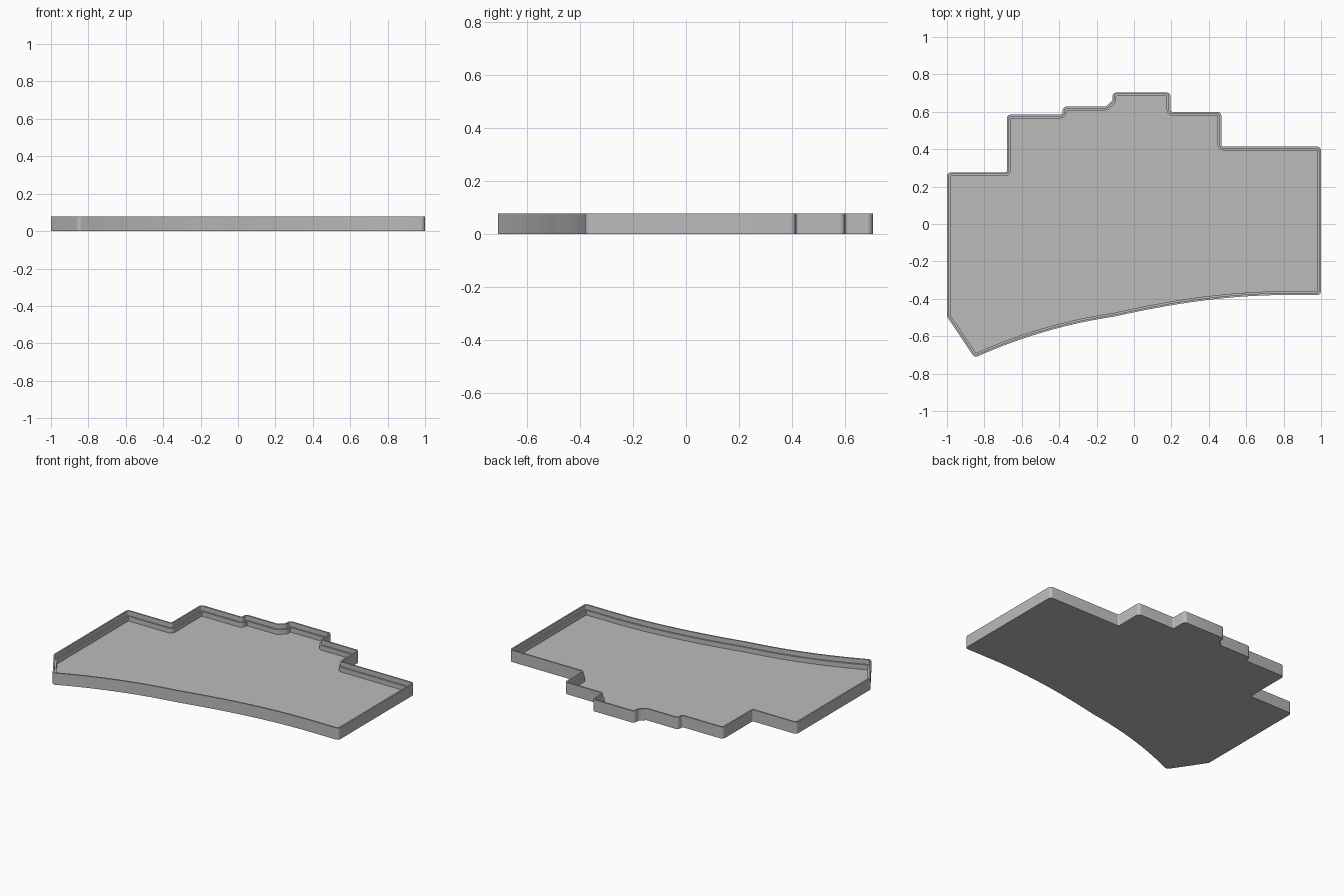
import bpy, bmesh, math
from mathutils import Vector

if "Cube" in bpy.data.objects:
    bpy.data.objects.remove(bpy.data.objects["Cube"])

HEIGHT, LEDGE_Z, FLOOR_Z = 0.077, 0.046, 0.015
LIP, WALL = 0.010, 0.020          # lip thickness, full wall thickness
R_CONVEX, R_CONCAVE = 0.022, 0.010


def bezier(a, b, c, n):
    a, b, c = Vector(a), Vector(b), Vector(c)
    return [a * (1 - t) ** 2 + b * 2 * t * (1 - t) + c * t * t
            for t in (i / n for i in range(n))]


# Stepped outline, counter-clockwise from the lower right corner
corners = [(1, -0.38), (1, 0.414), (0.467, 0.414), (0.467, 0.60),
           (0.195, 0.60), (0.195, 0.704), (-0.115, 0.704), (-0.115, 0.66),
           (-0.15, 0.628), (-0.382, 0.628), (-0.382, 0.585), (-0.68, 0.585),
           (-0.68, 0.276), (-1, 0.276), (-1, -0.495)]
outline = [Vector(p) for p in corners]
# Front edge: two shallow arcs
outline += bezier((-0.853, -0.715), (-0.49, -0.551), (-0.1, -0.494), 12)
outline += bezier((-0.1, -0.494), (0.4, -0.38), (0.8, -0.38), 14)
outline.append(Vector((0.8, -0.38)))


def offset_loop(d):
    """Outline moved inward by d, with its corners rounded."""
    pts, n = [], len(outline)
    for i, p in enumerate(outline):
        u = (p - outline[i - 1]).normalized()
        v = (outline[(i + 1) % n] - p).normalized()
        nu, nv = Vector((-u.y, u.x)), Vector((-v.y, v.x))
        q = p + (nu + nv) * (d / (1 + nu.dot(nv)))
        turn = math.atan2(u.x * v.y - u.y * v.x, u.dot(v))
        if abs(turn) < math.radians(15):
            pts.append(q)
            continue
        r = max(R_CONVEX - d, 0.003) if turn > 0 else R_CONCAVE + d
        side = 1 if turn > 0 else -1
        start = q - u * (r * math.tan(abs(turn) / 2))
        centre = start + nu * (r * side)
        a0 = math.atan2(start.y - centre.y, start.x - centre.x)
        for k in range(7):
            a = a0 + turn * k / 6
            pts.append(centre + Vector((math.cos(a), math.sin(a))) * r)
    return pts


# Tray: outer wall, lip, inner ledge and floor
bm = bmesh.new()
section = [(0, 0), (0, HEIGHT), (LIP, HEIGHT), (LIP, LEDGE_Z),
           (WALL, LEDGE_Z), (WALL, FLOOR_Z)]
rings = [[bm.verts.new((p.x, p.y, z)) for p in offset_loop(d)] for d, z in section]
for lo, hi in zip(rings, rings[1:]):
    for i in range(len(lo)):
        j = (i + 1) % len(lo)
        bm.faces.new((lo[i], lo[j], hi[j], hi[i]))
bm.faces.new(rings[-1])
bm.faces.new(rings[0][::-1])

mesh = bpy.data.meshes.new("tray_case")
bm.to_mesh(mesh)
bm.free()
grey = bpy.data.materials.new("plain_grey")
grey.diffuse_color = (0.5, 0.5, 0.5, 1)
grey.use_nodes = True
grey.node_tree.nodes["Principled BSDF"].inputs["Base Color"].default_value = grey.diffuse_color
mesh.materials.append(grey)
tray = bpy.data.objects.new("tray_case", mesh)
bpy.context.collection.objects.link(tray)

bpy.context.view_layer.objects.active = tray
tray.select_set(True)
bpy.ops.object.shade_smooth_by_angle(angle=math.radians(30))
